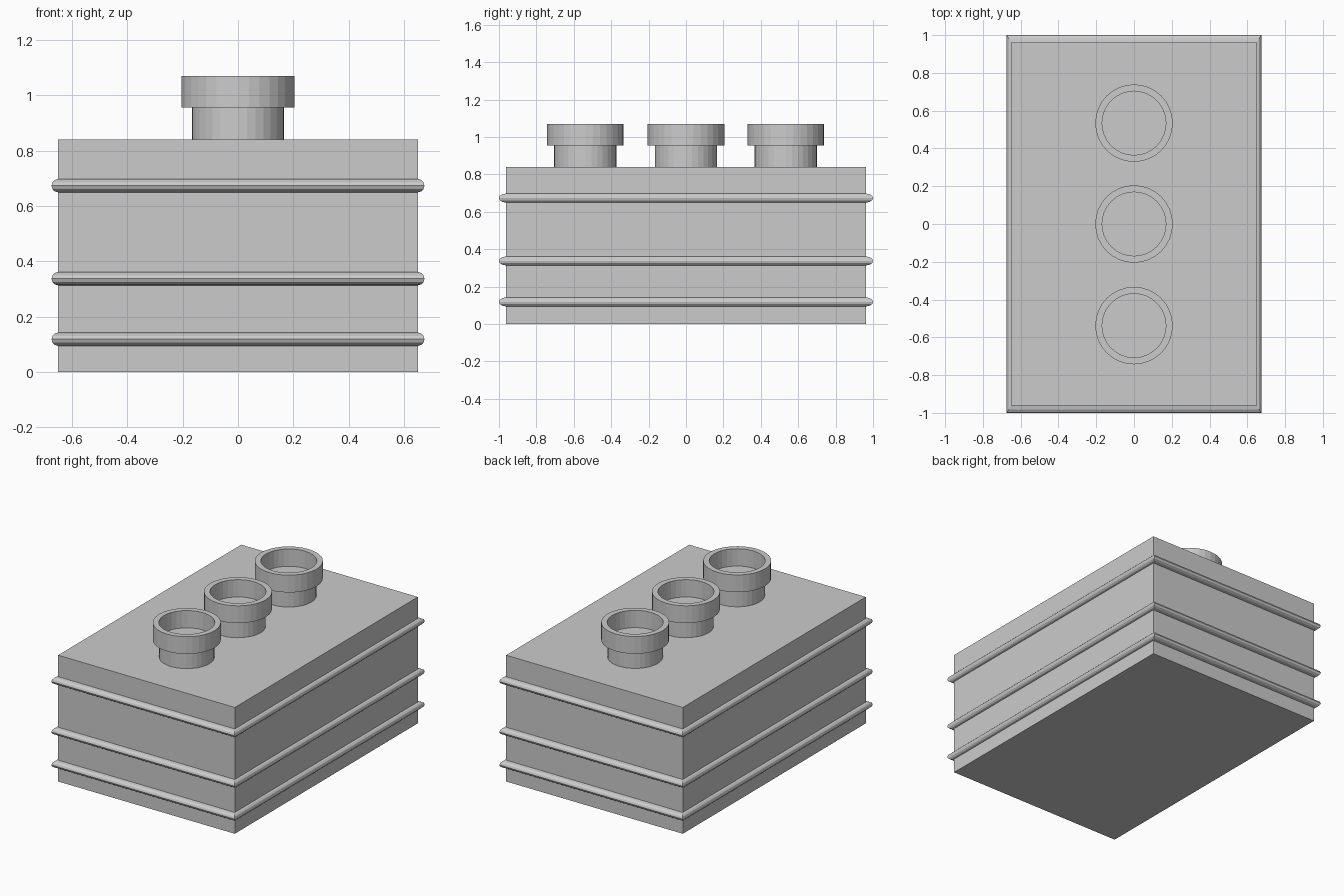
import bpy, bmesh, math

if "Cube" in bpy.data.objects:
    bpy.data.objects.remove(bpy.data.objects["Cube"])

HX, HY, TOP = 0.65, 0.962, 0.84      # half width, half depth, height of the body
SIDES = 32


def finish(name, bm):
    bmesh.ops.recalc_face_normals(bm, faces=bm.faces[:])
    mesh = bpy.data.meshes.new(name)
    bm.to_mesh(mesh)
    bm.free()
    ob = bpy.data.objects.new(name, mesh)
    bpy.context.collection.objects.link(ob)
    return ob


def bridge(bm, rings, wrap=False):
    pairs = list(zip(rings, rings[1:]))
    if wrap:
        pairs.append((rings[-1], rings[0]))
    for a, b in pairs:
        n = len(a)
        for i in range(n):
            j = (i + 1) % n
            bm.faces.new((a[i], a[j], b[j], b[i]))


# Rectangular body
def body():
    bm = bmesh.new()
    bmesh.ops.create_cube(bm, size=1)
    for v in bm.verts:
        v.co.x *= 2 * HX
        v.co.y *= 2 * HY
        v.co.z = (v.co.z + 0.5) * TOP
    finish("body", bm)


# Half-round moulding running around the body with mitred corners
def band(name, z, out_x=0.024, out_y=0.038, half_h=0.024, steps=6):
    bm = bmesh.new()
    rings = []
    for k in range(steps + 1):
        a = -math.pi / 2 + math.pi * k / steps
        x, y = HX + out_x * math.cos(a), HY + out_y * math.cos(a)
        h = z + half_h * math.sin(a)
        rings.append([bm.verts.new((sx * x, sy * y, h))
                      for sx, sy in ((-1, -1), (1, -1), (1, 1), (-1, 1))])
    bridge(bm, rings)
    bm.faces.new(rings[0])
    bm.faces.new(rings[-1])
    finish(name, bm)


# Round pot: narrow neck, wide collar and a recess down to the neck top
def pot(name, y):
    bm = bmesh.new()
    profile = [(0.167, TOP), (0.167, 0.955), (0.205, 0.955),
               (0.205, 1.07), (0.169, 1.07), (0.169, 0.955)]
    rings = []
    for r, z in profile:
        rings.append([bm.verts.new((r * math.cos(2 * math.pi * i / SIDES),
                                    y + r * math.sin(2 * math.pi * i / SIDES), z))
                      for i in range(SIDES)])
    bridge(bm, rings)
    bm.faces.new(rings[0])
    bm.faces.new(rings[-1])
    finish(name, bm)


body()
for name, z in (("lower_band", 0.118), ("middle_band", 0.337), ("upper_band", 0.673)):
    band(name, z)
for name, y in (("front_pot", -0.538), ("centre_pot", 0.0), ("back_pot", 0.534)):
    pot(name, y)
